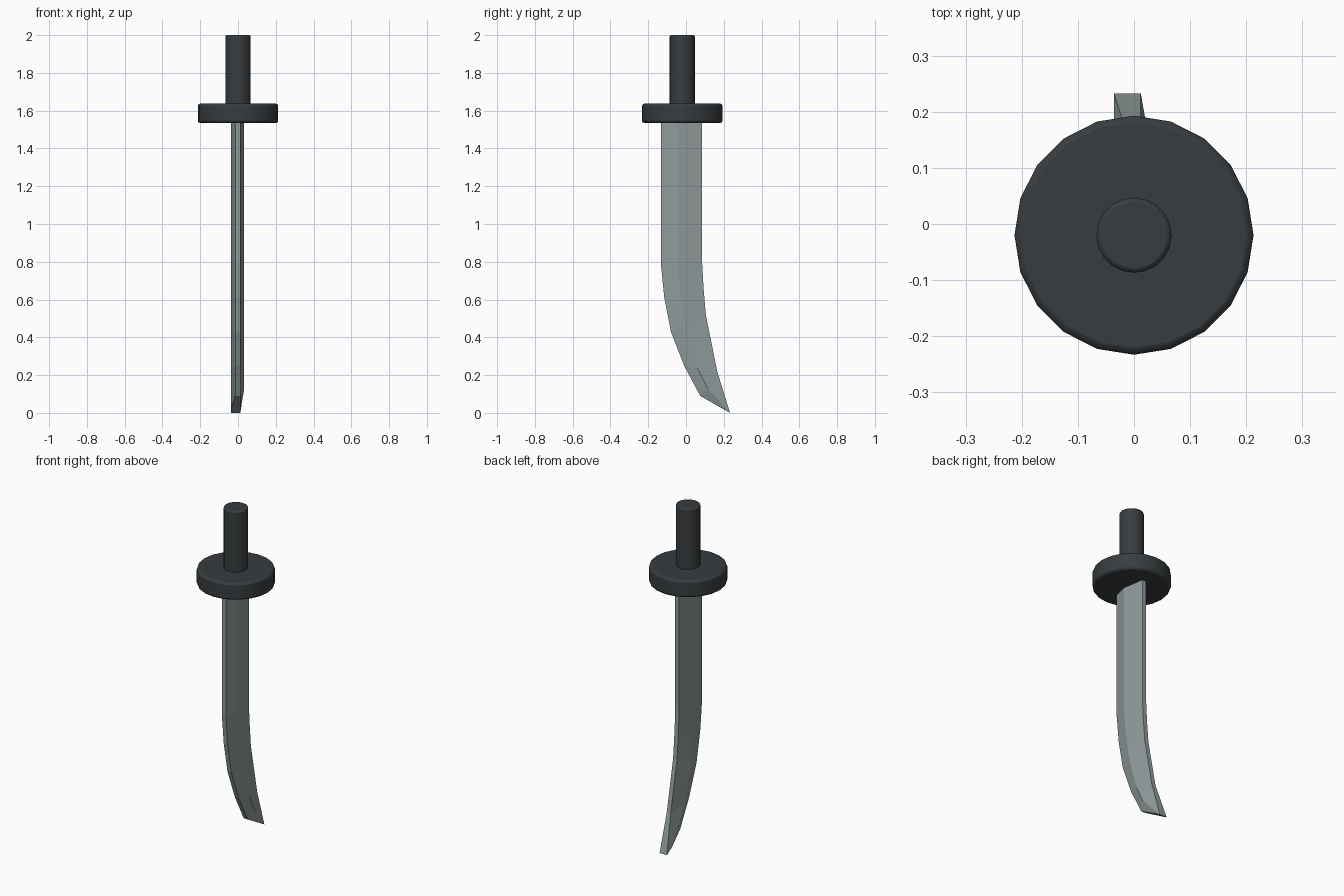
import bpy, bmesh, math

if "Cube" in bpy.data.objects:
    bpy.data.objects.remove(bpy.data.objects["Cube"])

CY = -0.02  # y of the handle axis


def material(name, color):
    m = bpy.data.materials.new(name)
    m.diffuse_color = (*color, 1)
    m.use_nodes = True
    m.node_tree.nodes["Principled BSDF"].inputs["Base Color"].default_value = m.diffuse_color
    return m


dark = material("dark_grip", (0.04, 0.046, 0.05))
steel = material("steel", (0.28, 0.33, 0.33))


def disc(name, radius, z0, z1, bevel):
    bpy.ops.mesh.primitive_cylinder_add(vertices=20, radius=radius, depth=z1 - z0,
                                        location=(0, CY, (z0 + z1) / 2))
    ob = bpy.context.object
    ob.name = name
    ob.data.materials.append(dark)
    mod = ob.modifiers.new("soft_rim", 'BEVEL')
    mod.width, mod.segments = bevel, 2
    mod.limit_method, mod.angle_limit = 'ANGLE', math.radians(40)
    bpy.ops.object.shade_smooth_by_angle(angle=math.radians(40))


# Grip and round guard
disc("handle", 0.067, 1.60, 2.0, 0.008)
disc("guard", 0.213, 1.535, 1.637, 0.012)

# Curved blade: (cutting edge y, z, spine y, z) per station
stations = [(-0.133, 1.58, 0.085, 1.58), (-0.133, 0.79, 0.085, 0.80),
            (-0.115, 0.61, 0.093, 0.66), (-0.08, 0.43, 0.105, 0.52),
            (-0.01, 0.25, 0.165, 0.22)]
bm = bmesh.new()
rings = []
for fy, fz, by, bz in stations:
    ry, rz = fy + (by - fy) * 0.4, fz + (bz - fz) * 0.4
    rings.append([(-0.014, fy, fz), (0.012, fy, fz), (0.033, ry, rz),
                  (0.012, by, bz), (-0.014, by, bz), (-0.036, ry, rz)])
# slanted tip
rings.append([(-0.014, 0.075, 0.09), (0.012, 0.075, 0.09), (0.033, 0.115, 0.13),
              (0.012, 0.233, 0.0), (-0.036, 0.233, 0.0), (-0.036, 0.19, 0.025)])
rings = [[bm.verts.new(p) for p in r] for r in rings]
for a, b in zip(rings, rings[1:]):
    for i in range(6):
        j = (i + 1) % 6
        bm.faces.new((a[i], a[j], b[j], b[i]))
bm.faces.new(rings[0])
t = rings[-1]
bm.faces.new((t[0], t[1], t[3], t[4], t[5]))
bm.faces.new((t[1], t[2], t[3]))
bmesh.ops.recalc_face_normals(bm, faces=bm.faces)
mesh = bpy.data.meshes.new("blade")
bm.to_mesh(mesh)
bm.free()
mesh.materials.append(steel)
bpy.context.collection.objects.link(bpy.data.objects.new("blade", mesh))
